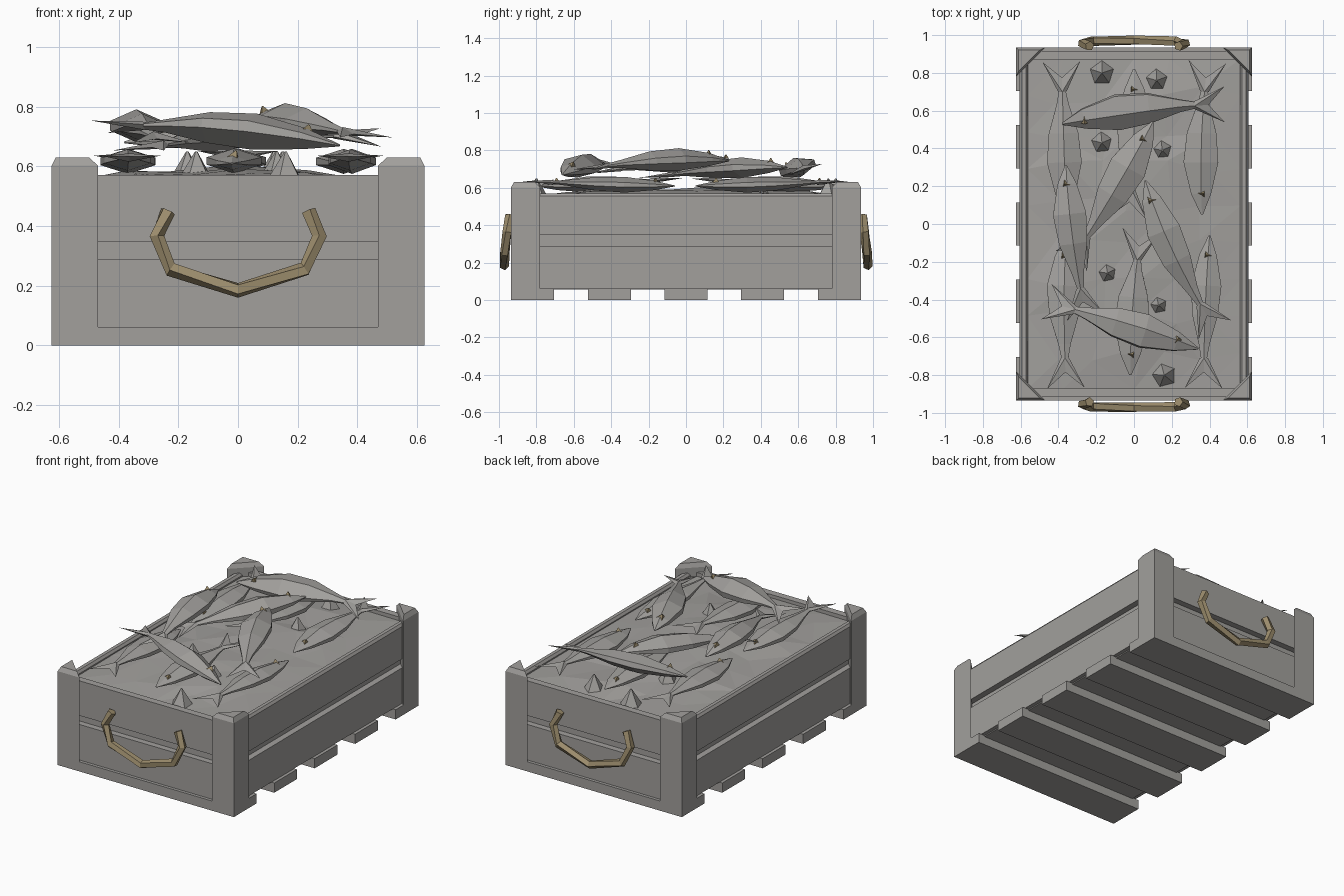
import bpy, bmesh, math, random
from mathutils import Vector, Matrix

random.seed(4)
cube = bpy.data.objects.get("Cube")
if cube:
    bpy.data.objects.remove(cube, do_unlink=True)


def material(name, rgb):
    m = bpy.data.materials.new(name)
    m.use_nodes = True
    m.diffuse_color = (*rgb, 1)
    m.node_tree.nodes["Principled BSDF"].inputs["Base Color"].default_value = (*rgb, 1)
    return m


GREY = material("warm grey", (0.36, 0.35, 0.335))
TAN = material("rope tan", (0.34, 0.27, 0.155))


def finish(name, bm, *mats):
    bmesh.ops.recalc_face_normals(bm, faces=bm.faces[:])
    me = bpy.data.meshes.new(name)
    bm.to_mesh(me)
    bm.free()
    for m in mats:
        me.materials.append(m)
    ob = bpy.data.objects.new(name, me)
    bpy.context.scene.collection.objects.link(ob)
    return ob


def loft(bm, rings):
    """Skin a list of point rings and cap both ends."""
    vs = [[bm.verts.new(p) for p in r] for r in rings]
    n = len(vs[0])
    for a, b in zip(vs, vs[1:]):
        for i in range(n):
            j = (i + 1) % n
            bm.faces.new((a[i], a[j], b[j], b[i]))
    bm.faces.new(vs[0])
    bm.faces.new(vs[-1])


def prism(name, outline, z0, z1, chamfer=0, shrink=1):
    """Upright prism with an optional chamfered top."""
    cx = sum(p[0] for p in outline) / len(outline)
    cy = sum(p[1] for p in outline) / len(outline)
    rings = [[(x, y, z) for x, y in outline] for z in (z0, z1 - chamfer)]
    if chamfer:
        rings.append([(cx + (x - cx) * shrink, cy + (y - cy) * (1 - (1 - shrink) * (len(outline) == 3)), z1)
                      for x, y in outline])
    bm = bmesh.new()
    loft(bm, rings)
    return finish(name, bm, GREY)


def rect(x0, x1, y0, y1):
    return [(x0, y0), (x1, y0), (x1, y1), (x0, y1)]


# Crate base: floor and five slats
prism("floor", rect(-0.58, 0.58, -0.89, 0.89), 0.055, 0.08)
for i in range(5):
    y = (i - 2) * 0.41
    half = 0.115
    y = max(-0.935 + half, min(0.935 - half, y))
    prism(f"base_slat_{i + 1}", rect(-0.625, 0.625, y - half, y + half), 0, 0.062)

# Walls: two boards per side with a gap between
for s, side in ((1, "left"), (-1, "right")):
    board = rect(s * 0.56, s * 0.605, -0.87, 0.87)
    prism(side + "_lower_board", board, 0.062, 0.29)
    prism(side + "_upper_board", board, 0.347, 0.57, 0.015, 0.5)
for s, side in ((-1, "front"), (1, "back")):
    board = rect(-0.6, 0.6, s * 0.87, s * 0.915)
    prism(side + "_lower_board", board, 0.062, 0.29)
    prism(side + "_upper_board", board, 0.347, 0.57)

# Triangular corner posts
for sx, a in ((1, "left"), (-1, "right")):
    for sy, b in ((-1, "front"), (1, "back")):
        tri = [(sx * 0.625, sy * 0.935), (sx * 0.47, sy * 0.935), (sx * 0.625, sy * 0.78)]
        prism(f"{b}_{a}_post", tri, 0.06, 0.63, 0.028, 0.72)

# Rope handles
half_path = [(0.235, 0.942, 0.45), (0.273, 0.955, 0.365), (0.225, 0.968, 0.255)]
for s, side in ((-1, "front"), (1, "back")):
    path = half_path + [(0, 0.972, 0.185)] + [(-x, y, z) for x, y, z in reversed(half_path)]
    path = [Vector((x, s * y, z)) for x, y, z in path]
    rings = []
    for i, p in enumerate(path):
        t = (path[min(i + 1, len(path) - 1)] - path[max(i - 1, 0)]).normalized()
        u = t.cross(Vector((0, 1, 0))).normalized()
        w = t.cross(u)
        angles = [math.tau * k / 5 + i * 0.35 for k in range(5)]
        rings.append([p + (u * math.cos(q) + w * math.sin(q)) * 0.026 for q in angles])
    bm = bmesh.new()
    loft(bm, rings)
    finish(side + "_rope_handle", bm, TAN)

# Ice bed: block with a bumpy, slightly domed top
prism("ice_block", rect(-0.565, 0.565, -0.875, 0.875), 0.07, 0.52)
bm = bmesh.new()
bmesh.ops.create_grid(bm, x_segments=6, y_segments=9, size=1)
for v in bm.verts:
    x, y = v.co.x, v.co.y
    edge = max(abs(x), abs(y)) > 0.99
    dome = math.cos(x * 1.5) * math.cos(y * 1.5)
    jog = (0, 0) if edge else (random.uniform(-0.05, 0.05), random.uniform(-0.05, 0.05))
    v.co = (x * 0.565 + jog[0], y * 0.875 + jog[1],
            0.545 + 0.045 * dome + (0 if edge else random.uniform(-0.01, 0.02)))
bmesh.ops.triangulate(bm, faces=bm.faces[:])
finish("ice_surface", bm, GREY)

# Loose ice chunks
spots = [(-0.17, 0.8), (0.12, 0.76), (-0.17, 0.43), (0.15, 0.39), (-0.14, -0.26), (0.13, -0.43), (0.16, -0.8)]
for i, (x, y) in enumerate(spots):
    bm = bmesh.new()
    place = Matrix.Translation((x, y, 0.6)) @ Matrix.Rotation(i * 1.3, 4, "Z")
    bmesh.ops.create_cone(bm, cap_ends=True, segments=5, radius1=0.065, radius2=0.004,
                          depth=0.1, matrix=place)
    finish(f"ice_chunk_{i + 1}", bm, GREY)


def fish(name, nose, mid, joint, w=0.092, h=0.042, roll=0):
    """Curved faceted body from nose to tail joint, forked tail and one eye."""
    nose, mid, joint = Vector(nose), Vector(mid), Vector(joint)
    ctrl = 2 * mid - (nose + joint) / 2

    def frame(t):
        p = nose * (1 - t) ** 2 + ctrl * 2 * t * (1 - t) + joint * t * t
        d = ((ctrl - nose) * (1 - t) + (joint - ctrl) * t).normalized()
        turn = Matrix.Rotation(math.radians(roll), 3, d)
        s = turn @ d.cross(Vector((0, 0, 1))).normalized()
        return p, d, s, s.cross(d)

    bm = bmesh.new()
    rings = []
    for t, k in ((0, 0.06), (0.17, 0.58), (0.42, 1), (0.65, 0.85), (0.87, 0.36), (1, 0.16)):
        p, d, s, u = frame(t)
        shape = ((0, 1), (0.9, 0.3), (0.9, -0.3), (0, -1), (-0.9, -0.3), (-0.9, 0.3))
        rings.append([p + (s * a * w / 0.9 + u * b * h) * k for a, b in shape])
    loft(bm, rings)

    # Forked tail
    p, d, s, u = frame(1)
    p = p - d * 0.02
    tip_l, tip_r, notch = (bm.verts.new(p + d * f + s * g)
                           for f, g in ((0.16, 0.1), (0.16, -0.1), (0.075, 0)))
    lft, rgt = bm.verts.new(p + s * 0.022), bm.verts.new(p - s * 0.022)
    for sign in (1, -1):
        top = bm.verts.new(p + u * 0.014 * sign)
        for a, b in ((lft, tip_l), (tip_l, notch), (notch, tip_r), (tip_r, rgt)):
            bm.faces.new((top, a, b))

    # Eye
    p, d, s, u = frame(0.17)
    n = (u + s * 0.25).normalized()
    m = Matrix.Translation(p + u * h * 0.56 + s * w * 0.1) @ n.to_track_quat("Z", "Y").to_matrix().to_4x4()
    before = set(bm.faces)
    bmesh.ops.create_cone(bm, cap_ends=True, segments=3, radius1=0.03, radius2=0.003, depth=0.034, matrix=m)
    for f in set(bm.faces) - before:
        f.material_index = 1
    finish(name, bm, GREY, TAN)


# Lower layer of fish
fish("fish_back_right", (-0.36, 0.05, 0.61), (-0.37, 0.38, 0.618), (-0.38, 0.72, 0.63))
fish("fish_back_left", (0.36, 0.05, 0.61), (0.355, 0.38, 0.618), (0.375, 0.72, 0.63))
fish("fish_front_right", (-0.36, -0.07, 0.61), (-0.37, -0.38, 0.618), (-0.365, -0.73, 0.63))
fish("fish_front_left", (0.4, -0.06, 0.61), (0.38, -0.38, 0.618), (0.37, -0.73, 0.63), 0.08)
fish("fish_front_middle", (-0.02, -0.8, 0.61), (-0.01, -0.48, 0.62), (0.02, -0.17, 0.64))
fish("fish_back_middle", (0, 0.82, 0.61), (0, 0.5, 0.62), (-0.02, 0.17, 0.64))

# Upper layer of fish
fish("fish_top_front", (0.34, -0.66, 0.67), (0.0, -0.55, 0.722), (-0.33, -0.45, 0.735), 0.09, 0.062, 12)
fish("fish_top_back", (-0.38, 0.53, 0.68), (-0.03, 0.6, 0.71), (0.34, 0.63, 0.705), 0.095, 0.055, 18)
fish("fish_top_right", (-0.36, 0.31, 0.72), (-0.335, 0.0, 0.735), (-0.28, -0.36, 0.7), 0.088, 0.055)
fish("fish_top_middle", (0.1, 0.54, 0.71), (-0.06, 0.25, 0.705), (-0.26, -0.08, 0.67), 0.1, 0.055)
fish("fish_top_left", (0.06, 0.23, 0.745), (0.18, -0.09, 0.75), (0.36, -0.44, 0.715), 0.09, 0.06)
